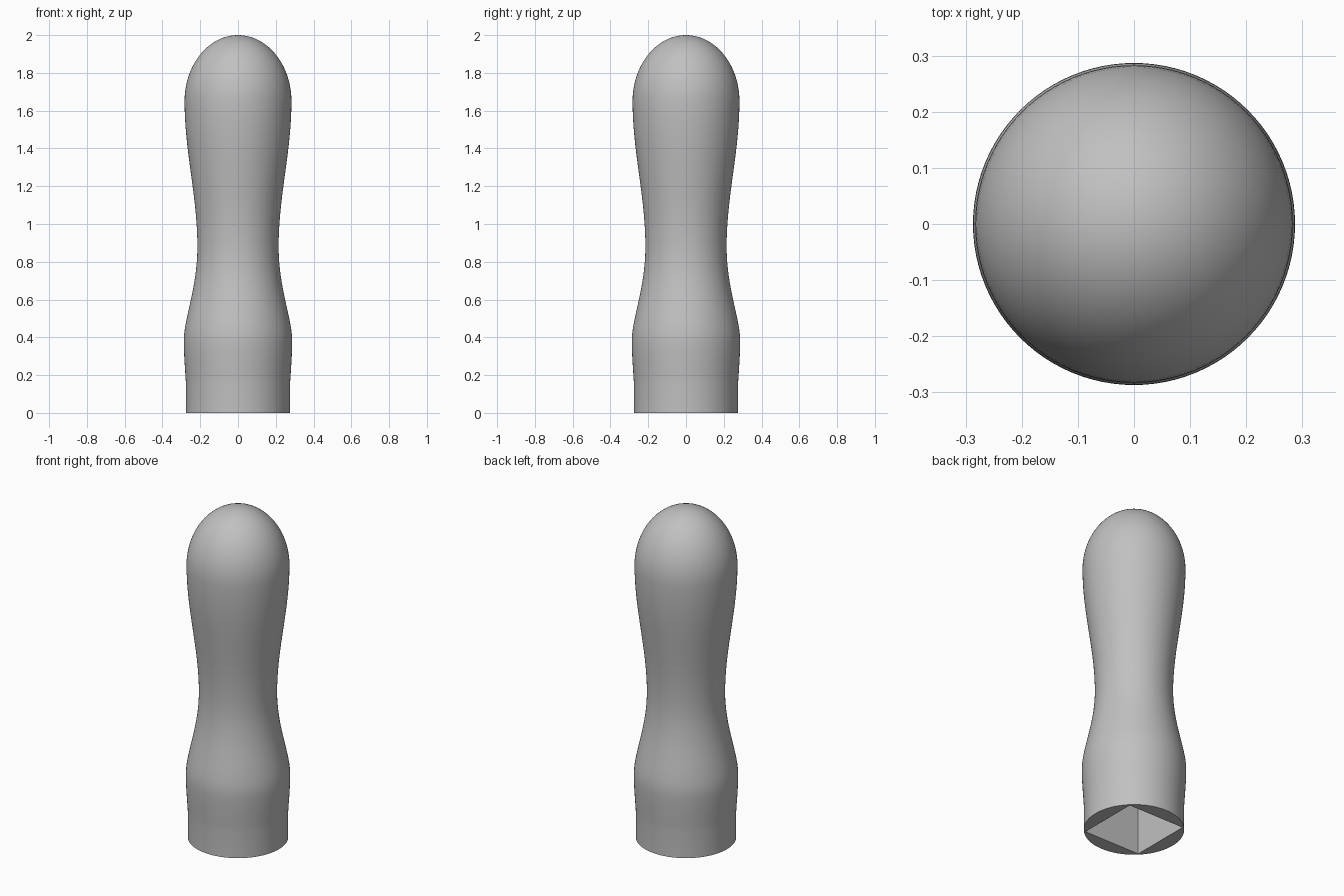
import bpy, bmesh, math
from mathutils import Vector
from mathutils.geometry import interpolate_bezier

cube = bpy.data.objects.get("Cube")
if cube:
    bpy.data.objects.remove(cube, do_unlink=True)

SIDES = 96
SOCKET_HALF = 0.189
SOCKET_DEPTH = 0.4

grey = bpy.data.materials.new("plain grey")
grey.use_nodes = True
colour = (0.53, 0.53, 0.53, 1)
grey.diffuse_color = colour
grey.node_tree.nodes["Principled BSDF"].inputs["Base Color"].default_value = colour


def curve(p0, h0, h1, p1, steps):
    """Bezier points in the (radius, height) plane, without the first."""
    pts = [Vector((r, 0, z)) for r, z in (p0, h0, h1, p1)]
    return interpolate_bezier(*pts, steps + 1)[1:]


# Outline of the grip: straight collar, swell, waist, rounded head
collar, swell, waist, head, tip = (0.276, 0.16), (0.287, 0.38), (0.215, 0.88), (0.283, 1.65), (0, 2)
profile = [Vector((0.276, 0, 0)), Vector((0.276, 0, 0.16))]
profile += curve(collar, (0.28, 0.23), (0.287, 0.31), swell, 8)
profile += curve(swell, (0.287, 0.50), (0.215, 0.66), waist, 16)
profile += curve(waist, (0.215, 1.15), (0.283, 1.38), head, 18)
profile += curve(head, (0.283, 1.843), (0.156, 2), tip, 20)

# Revolve the outline
bm = bmesh.new()
verts = [bm.verts.new(p) for p in profile]
edges = [bm.edges.new(pair) for pair in zip(verts, verts[1:])]
bmesh.ops.spin(bm, geom=verts + edges, cent=(0, 0, 0), axis=(0, 0, 1),
               angle=math.tau, steps=SIDES, use_duplicate=False)
bmesh.ops.remove_doubles(bm, verts=bm.verts, dist=0.0005)

# Square socket in the base: flat rim, walls and end
rim = [e for e in bm.edges if all(v.co.z < 0.001 for v in e.verts)]
s = SOCKET_HALF
lower = [bm.verts.new((x, y, 0)) for x, y in ((-s, -s), (s, -s), (s, s), (-s, s))]
upper = [bm.verts.new(v.co + Vector((0, 0, SOCKET_DEPTH))) for v in lower]
for i in range(4):
    j = (i + 1) % 4
    bm.faces.new((lower[i], lower[j], upper[j], upper[i]))
bm.faces.new(upper)
mouth = [bm.edges.get((lower[i], lower[(i + 1) % 4])) for i in range(4)]
bmesh.ops.triangle_fill(bm, edges=rim + mouth, use_beauty=True, normal=(0, 0, -1))
bmesh.ops.recalc_face_normals(bm, faces=bm.faces)

mesh = bpy.data.meshes.new("handle_grip")
bm.to_mesh(mesh)
bm.free()
mesh.materials.append(grey)
grip = bpy.data.objects.new("handle_grip", mesh)
bpy.context.collection.objects.link(grip)

bpy.ops.object.select_all(action="DESELECT")
grip.select_set(True)
bpy.context.view_layer.objects.active = grip
bpy.ops.object.shade_smooth_by_angle(angle=math.radians(35))
